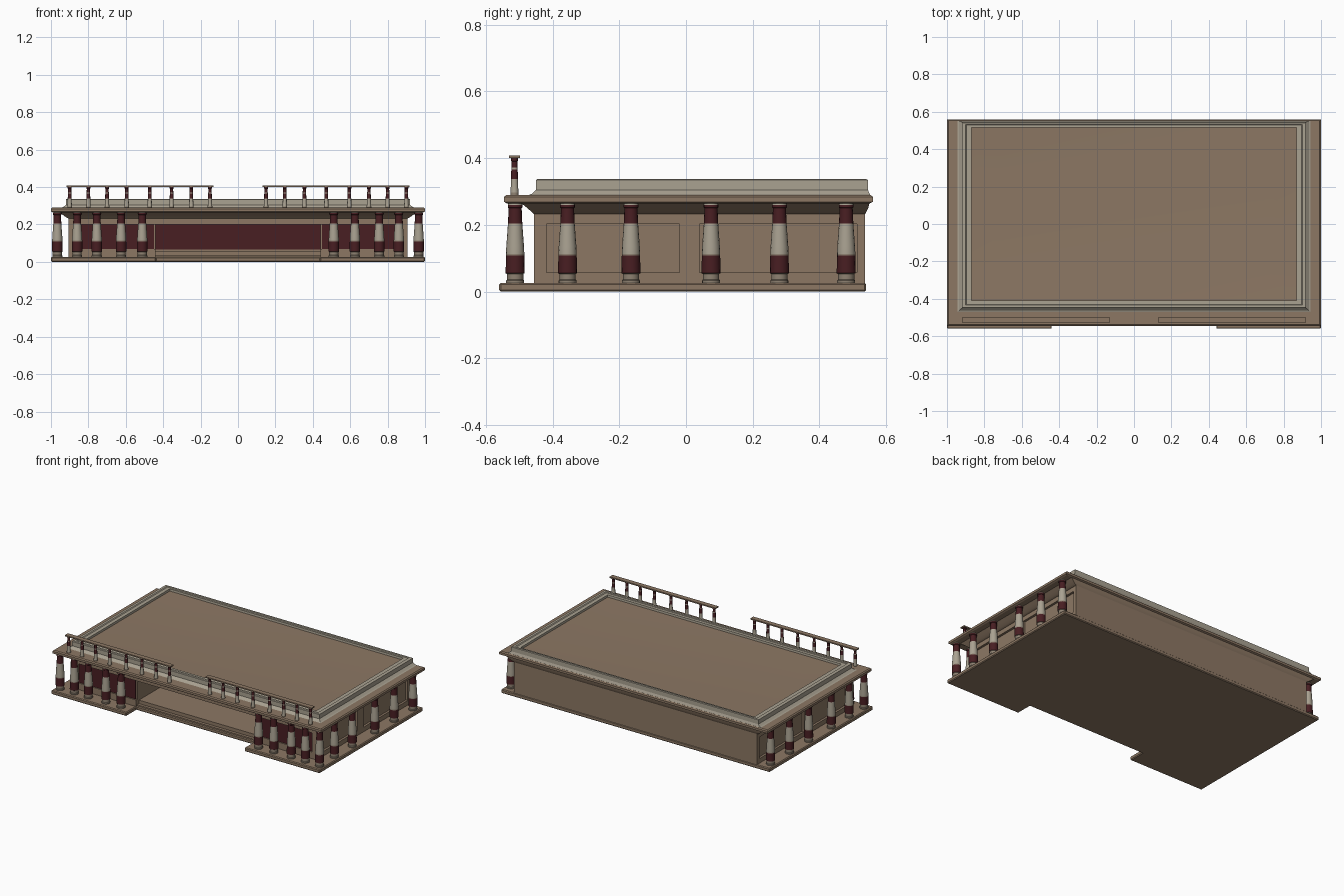
import bpy, bmesh, math
from mathutils import Vector

if "Cube" in bpy.data.objects:
    bpy.data.objects.remove(bpy.data.objects["Cube"])


def mat(name, c):
    m = bpy.data.materials.new(name)
    m.diffuse_color = (*c, 1)
    m.use_nodes = True
    m.node_tree.nodes["Principled BSDF"].inputs["Base Color"].default_value = m.diffuse_color
    return m


BROWN = mat("warm_brown", (0.265, 0.187, 0.127))
CREAM = mat("pale_stone", (0.40, 0.36, 0.285))
RED = mat("dark_red", (0.065, 0.013, 0.016))
TAN = mat("grey_tan", (0.27, 0.22, 0.165))


def finish(name, bm, mats, smooth=False):
    bmesh.ops.recalc_face_normals(bm, faces=bm.faces)
    me = bpy.data.meshes.new(name)
    bm.to_mesh(me)
    bm.free()
    for m in mats:
        me.materials.append(m)
    ob = bpy.data.objects.new(name, me)
    bpy.context.collection.objects.link(ob)
    if smooth:
        bpy.ops.object.select_all(action='DESELECT')
        bpy.context.view_layer.objects.active = ob
        ob.select_set(True)
        bpy.ops.object.shade_smooth_by_angle(angle=math.radians(35))
    return ob


def loft(name, rings, m, caps=True, smooth=False):
    """Stack of rectangles (half width, y0, y1, z) joined by walls."""
    bm = bmesh.new()
    vs = [[bm.verts.new(p) for p in ((-w, a, z), (w, a, z), (w, b, z), (-w, b, z))]
          for w, a, b, z in rings]
    for r, s in zip(vs, vs[1:]):
        for i in range(4):
            bm.faces.new((r[i], r[(i + 1) % 4], s[(i + 1) % 4], s[i]))
    if caps:
        bm.faces.new(vs[0])
        bm.faces.new(vs[-1])
    return finish(name, bm, [m], smooth)


def box(name, x0, x1, y0, y1, z0, z1, m):
    bm = bmesh.new()
    bmesh.ops.create_cube(bm, size=1)
    for v in bm.verts:
        v.co = Vector(((x0 + x1) / 2 + v.co.x * (x1 - x0),
                       (y0 + y1) / 2 + v.co.y * (y1 - y0),
                       (z0 + z1) / 2 + v.co.z * (z1 - z0)))
    return finish(name, bm, [m])


def both(name, x0, x1, *rest):
    box(name + "_right", x0, x1, *rest)
    box(name + "_left", -x1, -x0, *rest)


def turned(name, x, y, profile, n=16):
    """Turned post; profile rows are (radius, z, colour index of band above)."""
    bm = bmesh.new()
    rings = [[bm.verts.new((x + r * math.cos(2 * math.pi * i / n),
                            y + r * math.sin(2 * math.pi * i / n), z))
              for i in range(n)] for r, z, _ in profile]
    for k in range(len(rings) - 1):
        for i in range(n):
            j = (i + 1) % n
            f = bm.faces.new((rings[k][i], rings[k][j], rings[k + 1][j], rings[k + 1][i]))
            f.material_index = profile[k][2]
    bm.faces.new(rings[0])
    bm.faces.new(rings[-1]).material_index = profile[-1][2]
    finish(name, bm, [CREAM, RED, TAN], True)


# base slab with a front notch between two platforms
bm = bmesh.new()
outline = [(-1, -.56), (-.44, -.56), (-.44, -.45), (.44, -.45), (.44, -.56), (1, -.56), (1, .54), (-1, .54)]
f = bm.faces.new([bm.verts.new((x, y, 0)) for x, y in outline])
up = bmesh.ops.extrude_face_region(bm, geom=[f])
bmesh.ops.translate(bm, vec=(0, 0, .026), verts=[g for g in up["geom"] if isinstance(g, bmesh.types.BMVert)])
base = finish("base_slab", bm, [BROWN])
bv = base.modifiers.new("bevel", 'BEVEL')
bv.width = .005

# building body around an open front room
W, B = .905, -.10
box("rear_block", -.89, .89, B, .535, .02, .24, BROWN)
both("front_block", .44, .89, -.44, B, .02, .24, BROWN)
box("room_ceiling", -.44, .44, -.44, B, .205, .24, BROWN)
box("room_step", -.44, .44, -.445, B, .02, .035, BROWN)
box("room_floor", -.44, .44, -.425, B, .035, .058, BROWN)
box("room_back_panel", -.44, .44, B - .008, B, .065, .205, RED)

# front walls with red panels
both("front_red_panel", .45, .88, -.447, -.44, .07, .205, RED)
both("front_plinth", .44, W, -.455, -.44, .025, .07, BROWN)
both("front_corner", .87, W, -.455, -.44, .07, .24, BROWN)
box("front_lintel", -W, W, -.456, -.44, .2, .24, BROWN)

# side walls with two recessed panels each
for y0, y1 in ((-.45, -.418), (-.02, .04), (.512, .535)):
    both("side_stile", .88, W, y0, y1, .02, .24, BROWN)
both("side_bottom_rail", .88, W, -.45, .535, .02, .057, BROWN)
both("side_top_rail", .88, W, -.45, .535, .202, .24, BROWN)
box("back_wall", -W, W, .52, .537, .02, .24, BROWN)

# cove under the roof, then the roof slab
loft("cornice_cove", [(W, -.455, .537, .232), (.918, -.462, .54, .238),
                      (.935, -.475, .546, .25), (.955, -.495, .55, .266)], BROWN, smooth=True)
loft("roof_slab", [(.99, -.537, .55, .264), (1, -.545, .56, .269), (1, -.545, .56, .284),
                   (.993, -.538, .553, .29)], BROWN)

# parapet ring with flared foot and stepped top
loft("parapet", [(.95, -.475, .553, .288), (.935, -.462, .55, .293), (.92, -.45, .545, .305),
                 (.92, -.45, .545, .334), (.915, -.446, .541, .337), (.90, -.432, .533, .337),
                 (.895, -.43, .53, .332), (.87, -.41, .517, .332), (.868, -.408, .515, .305)],
     CREAM, caps=False)

# roof surface just below the parapet's inner edge
loft("sunken_roof", [(.872, -.412, .519, .29), (.872, -.412, .519, .318), (.72, -.26, .367, .311)],
     BROWN, smooth=True)

# columns along the front and sides
COLUMN = [(.027, .025, 2), (.027, .033, 2), (.0245, .036, 2), (.0245, .053, 2), (.0285, .055, 1),
          (.0275, .108, 2), (.0275, .113, 0), (.0265, .135, 0), (.0215, .204, 1),
          (.0195, .25, 1), (.022, .252, 1), (.022, .26, 0), (.02, .266, 0)]
for s in (-1, 1):
    for x in (.86, .755, .625, .512):
        turned("front_column", s * x, -.512, COLUMN)
    for y in (-.512, -.355, -.165, .075, .28, .48):
        turned("side_column", s * .966, y, COLUMN)

# balcony balusters and handrails
BALUSTER = [(.0125, .289, 2), (.0125, .297, 0), (.0115, .302, 0), (.0105, .338, 1),
            (.0095, .366, 0), (.009, .372, 1), (.0085, .39, 1), (.0105, .392, 1), (.0105, .401, 1)]
for s in (-1, 1):
    for x in (.9, .8, .7, .595, .472, .355, .25, .15):
        turned("baluster", s * x, -.514, BALUSTER, 12)
both("handrail", .13, .918, -.53, -.498, .4, .408, BROWN)
